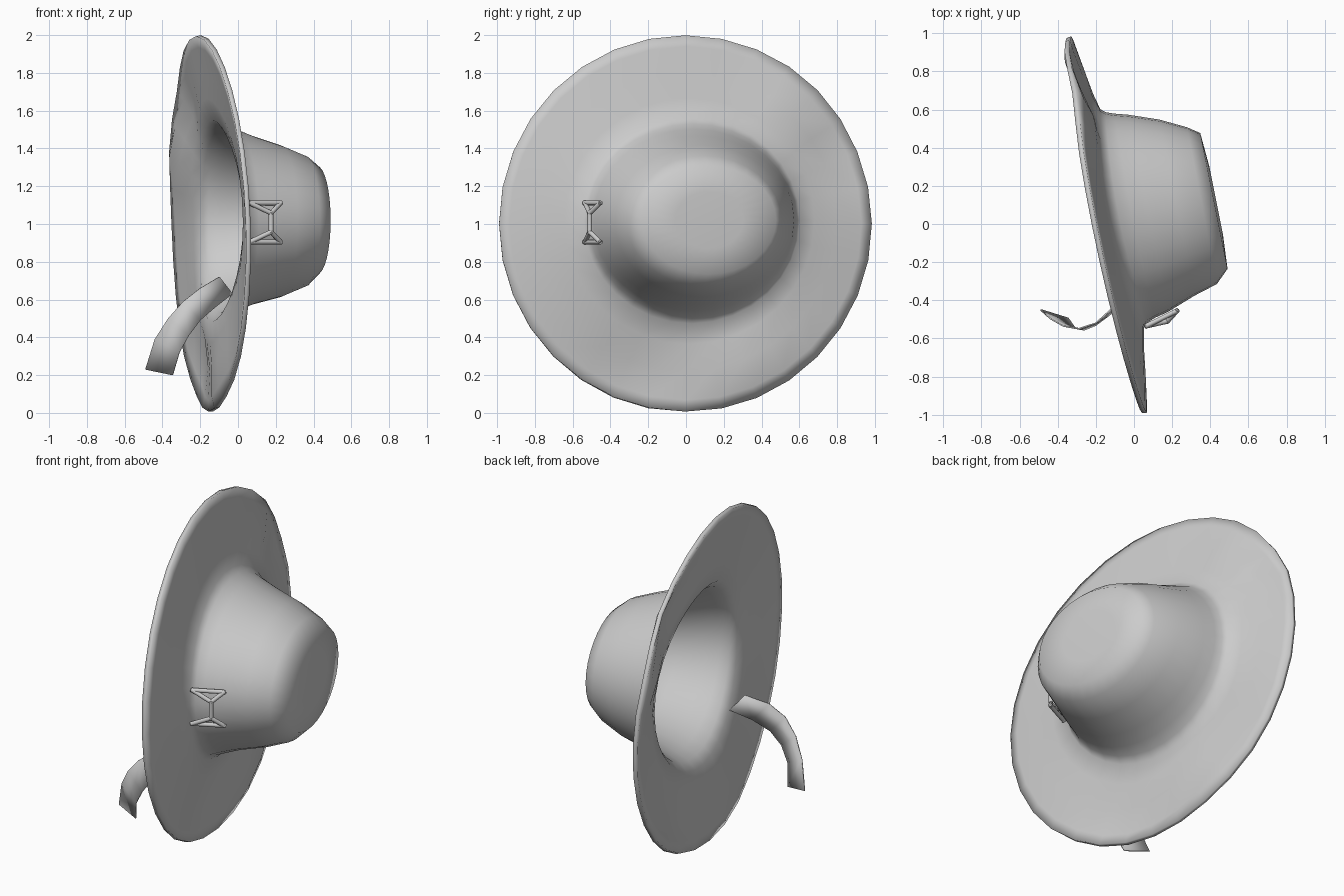
import bpy, bmesh, math
from mathutils import Vector

cube = bpy.data.objects.get("Cube")
if cube:
    bpy.data.objects.remove(cube)

grey = bpy.data.materials.new("plain_grey")
grey.use_nodes = True
grey.diffuse_color = (0.6, 0.6, 0.6, 1)
bsdf = next(n for n in grey.node_tree.nodes if n.type == 'BSDF_PRINCIPLED')
bsdf.inputs["Base Color"].default_value = grey.diffuse_color
bsdf.inputs["Roughness"].default_value = 0.7

SIDES = 32


def finish(name, bm, thickness=0, angle=50):
    """Turn a bmesh into a smooth grey object, optionally given thickness."""
    bmesh.ops.recalc_face_normals(bm, faces=bm.faces)
    mesh = bpy.data.meshes.new(name)
    bm.to_mesh(mesh)
    bm.free()
    mesh.materials.append(grey)
    obj = bpy.data.objects.new(name, mesh)
    bpy.context.collection.objects.link(obj)
    if thickness:
        mod = obj.modifiers.new("thickness", 'SOLIDIFY')
        mod.thickness = thickness
        mod.offset = 0
    bpy.ops.object.select_all(action='DESELECT')
    obj.select_set(True)
    bpy.context.view_layer.objects.active = obj
    bpy.ops.object.shade_smooth_by_angle(angle=math.radians(angle))


def bump(angle, centre, width):
    d = (angle - math.radians(centre) + math.pi) % math.tau - math.pi
    return math.exp(-(d / math.radians(width)) ** 2)


def ring(bm, x, y, z, ry, rz, tilt=0.2, wave=0.0, fold=0.0, saddle=0.0):
    """One tilted loop of the hat; wave and saddle bend it, fold creases it."""
    verts = []
    for i in range(SIDES):
        a = math.tau * i / SIDES
        c, s = math.cos(a), math.sin(a)
        dx = -0.0325 * wave * (s + s * s) - saddle * s * s
        dx += fold * (bump(a, -65, 15) - bump(a, -108, 15)
                      + bump(a, 47, 12) - bump(a, 24, 12))
        verts.append(bm.verts.new((x - tilt * ry * c + dx, y + ry * c, z + rz * s)))
    return verts


# Hat shell: folded brim flowing into a hollow tapered crown
bm = bmesh.new()
loops = [
    # brim, from the rim inwards
    ring(bm, -0.143, -0.005, 1.002, 0.985, 0.995, wave=1, fold=0.01),
    ring(bm, -0.133, -0.005, 1.003, 0.93, 0.935, wave=0.9, fold=0.03, saddle=0.006),
    ring(bm, -0.11, 0.0, 1.01, 0.79, 0.79, wave=0.6, fold=0.035, saddle=0.02),
    ring(bm, -0.093, 0.015, 1.015, 0.66, 0.65, wave=0.25, fold=0.012, saddle=0.04),
    # seam, set lower along the top and bottom
    ring(bm, -0.073, 0.028, 1.018, 0.565, 0.54, saddle=0.053),
    ring(bm, -0.045, 0.034, 1.02, 0.54, 0.5, saddle=0.04),
    # crown, up to its nearly flat top
    ring(bm, 0.0, 0.043, 1.02, 0.523, 0.47, saddle=0.015),
    ring(bm, 0.07, 0.055, 1.02, 0.505, 0.435),
    ring(bm, 0.22, 0.085, 1.015, 0.45, 0.39),
    ring(bm, 0.35, 0.095, 1.015, 0.4, 0.335, 0.19),
    ring(bm, 0.408, 0.118, 1.02, 0.35, 0.28),
    ring(bm, 0.418, 0.12, 1.02, 0.18, 0.15),
]
for a, b in zip(loops, loops[1:]):
    for i in range(SIDES):
        j = (i + 1) % SIDES
        bm.faces.new((a[i], a[j], b[j], b[i]))
top = bm.faces.new(loops[-1])
bmesh.ops.poke(bm, faces=[top])
finish("hat_brim_and_crown", bm, 0.026, 70)


# Bow ornament: two wire triangles joined by a bar
def rod(bm, a, b, radius=0.013):
    a, b = Vector(a), Vector(b)
    turn = (b - a).to_track_quat('Z', 'Y').to_matrix().to_4x4()
    turn.translation = (a + b) / 2
    bmesh.ops.create_cone(bm, cap_ends=True, segments=8, radius1=radius,
                          radius2=radius, depth=(b - a).length + radius, matrix=turn)


bm = bmesh.new()
mid_z = 1.008
knots = []
for side in (1, -1):
    outer = Vector((0.064, -0.535, mid_z + side * 0.103))
    inner = Vector((0.225, -0.455, mid_z + side * 0.103))
    knot = Vector((0.175, -0.51, mid_z + side * 0.05))
    for a, b in ((outer, inner), (inner, knot), (knot, outer)):
        rod(bm, a, b)
    knots.append(knot)
rod(bm, *knots)
finish("bow_ornament", bm)

# Ribbon: curved strip swept between two edges
upper = [(-0.1, -0.43, 0.72), (-0.2, -0.52, 0.66), (-0.29, -0.55, 0.59),
         (-0.37, -0.535, 0.5), (-0.44, -0.495, 0.39), (-0.49, -0.45, 0.23)]
lower = [(-0.03, -0.38, 0.63), (-0.12, -0.47, 0.56), (-0.2, -0.53, 0.49),
         (-0.26, -0.555, 0.41), (-0.31, -0.545, 0.32), (-0.345, -0.495, 0.2)]
bm = bmesh.new()
edges = [[bm.verts.new(p) for p in edge] for edge in (upper, lower)]
for a, b, c, d in zip(edges[0], edges[1], edges[1][1:], edges[0][1:]):
    bm.faces.new((a, b, c, d))
finish("ribbon", bm, 0.008)
